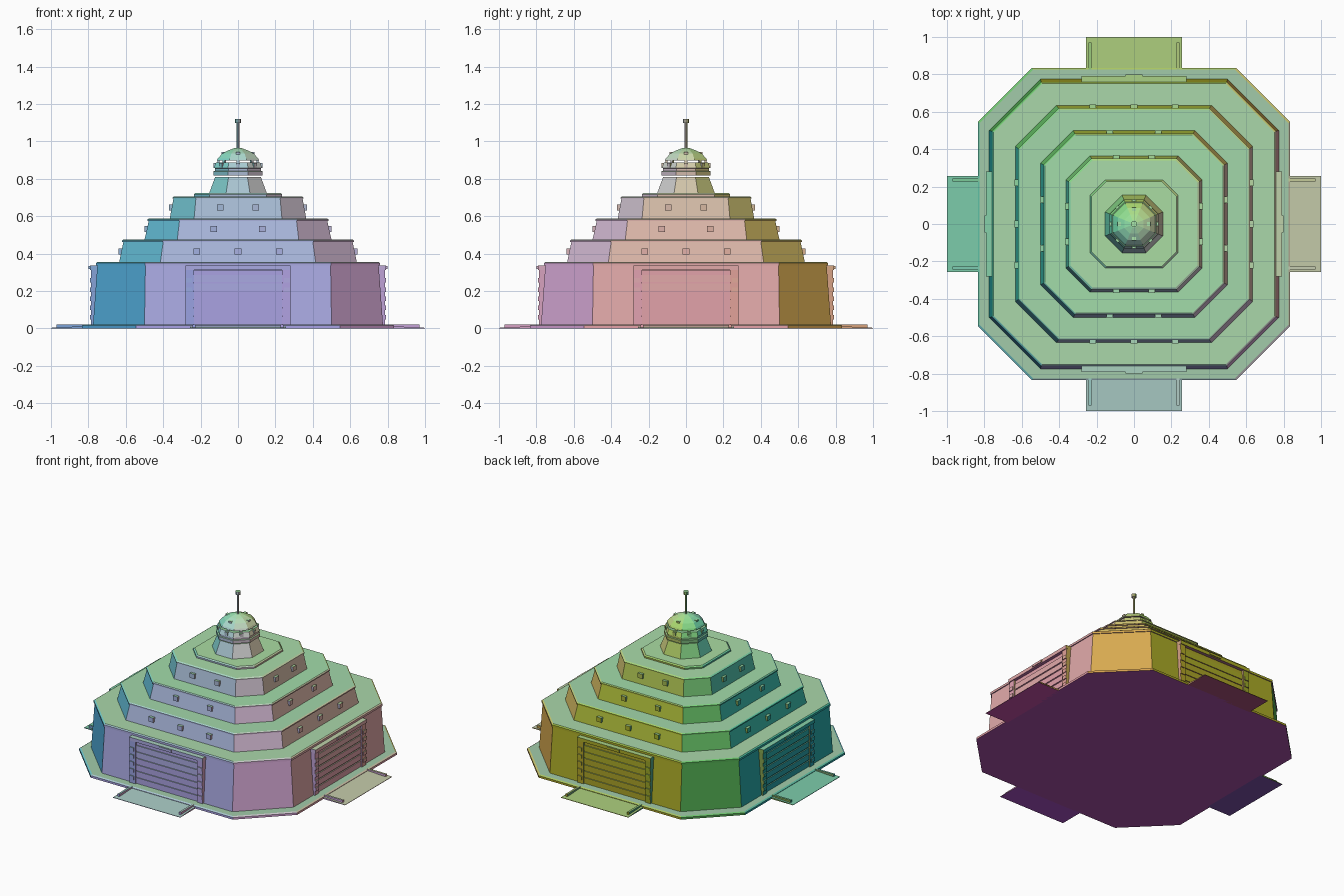
import bpy, bmesh
from math import pi, tan
from mathutils import Matrix, Vector

if "Cube" in bpy.data.objects:
    bpy.data.objects.remove(bpy.data.objects["Cube"])


def tint(ob):
    """Paint each face by the way it points, shifted a little by where it sits."""
    slots = {}
    for p in ob.data.polygons:
        n, c = p.normal, p.center
        raw = (0.38 + 0.25 * n.x + 0.18 * c.x,
               0.40 + 0.25 * n.z + 0.18 * (c.z - 0.3),
               0.38 - 0.25 * n.y - 0.18 * c.y)
        col = tuple(round(min(1, max(0.02, v)) * 25) / 25 for v in raw)
        col = tuple(max(0.02, v) for v in col)
        if col not in slots:
            name = "paint_%03d_%03d_%03d" % tuple(round(v * 100) for v in col)
            mat = bpy.data.materials.get(name) or bpy.data.materials.new(name)
            mat.diffuse_color = (*col, 1)
            mat.use_nodes = True
            mat.node_tree.nodes["Principled BSDF"].inputs["Base Color"].default_value = mat.diffuse_color
            slots[col] = len(ob.data.materials)
            ob.data.materials.append(mat)
        p.material_index = slots[col]


def finish(bm, name):
    bmesh.ops.recalc_face_normals(bm, faces=bm.faces)
    me = bpy.data.meshes.new(name)
    bm.to_mesh(me)
    bm.free()
    ob = bpy.data.objects.new(name, me)
    bpy.context.collection.objects.link(ob)
    tint(ob)
    return ob


def loft(name, rings):
    """Stack of eight-sided rings: (half width, half length of flat side, z)."""
    bm = bmesh.new()
    loops = []
    for a, c, z in rings:
        pts = [(c, -a), (a, -c), (a, c), (c, a), (-c, a), (-a, c), (-a, -c), (-c, -a)]
        loops.append([bm.verts.new((x, y, z)) for x, y in pts])
    for lo, hi in zip(loops, loops[1:]):
        for i in range(8):
            j = (i + 1) % 8
            bm.faces.new((lo[i], lo[j], hi[j], hi[i]))
    bm.faces.new(loops[0][::-1])
    bm.faces.new(loops[-1])
    return finish(bm, name)


def octa(name, rings):
    """Regular octagon version: (half width, z)."""
    return loft(name, [(a, a * tan(pi / 8), z) for a, z in rings])


def boxes(name, items, turns=4):
    """Boxes (center, size) described for the front (-y) side, repeated around z."""
    bm = bmesh.new()
    for k in range(turns):
        for center, size in items:
            m = (Matrix.Rotation(k * 2 * pi / turns, 4, 'Z')
                 @ Matrix.Translation(Vector(center)) @ Matrix.Diagonal((*size, 1)))
            bmesh.ops.create_cube(bm, size=1, matrix=m)
    return finish(bm, name)


def rod(name, r, z0, z1):
    bm = bmesh.new()
    bmesh.ops.create_cone(bm, cap_ends=True, segments=8, radius1=r, radius2=r,
                          depth=z1 - z0, matrix=Matrix.Translation((0, 0, (z0 + z1) / 2)))
    return finish(bm, name)


# Base plate
loft("base_plate", [(0.835, 0.545, 0), (0.835, 0.545, 0.014), (0.825, 0.54, 0.02)])

# Stepped tiers with thin roof lips
loft("tier_1", [(0.775, 0.50, 0.02), (0.752, 0.495, 0.335)])
loft("roof_1", [(0.758, 0.497, 0.335), (0.758, 0.497, 0.35), (0.75, 0.492, 0.356)])
loft("tier_2", [(0.635, 0.415, 0.355), (0.613, 0.40, 0.462)])
loft("roof_2", [(0.62, 0.403, 0.462), (0.62, 0.403, 0.47), (0.612, 0.40, 0.475)])
loft("tier_3", [(0.50, 0.325, 0.473), (0.477, 0.313, 0.575)])
loft("roof_3", [(0.484, 0.316, 0.575), (0.484, 0.316, 0.583), (0.477, 0.312, 0.588)])
loft("tier_4", [(0.365, 0.235, 0.586), (0.345, 0.225, 0.695)])
loft("roof_4", [(0.35, 0.228, 0.695), (0.35, 0.228, 0.70), (0.34, 0.222, 0.706)])
loft("crown_step", [(0.236, 0.153, 0.704), (0.236, 0.153, 0.716), (0.228, 0.148, 0.723)])

# Lantern neck, collar and dome
octa("lantern_neck", [(0.155, 0.72), (0.122, 0.81)])
octa("collar", [(0.132, 0.818), (0.132, 0.84), (0.124, 0.842), (0.124, 0.856),
                (0.13, 0.858), (0.118, 0.887)])
octa("dome", [(0.114, 0.897), (0.108, 0.908), (0.085, 0.934), (0.052, 0.952), (0.018, 0.964)])

# Small lamps around collar and dome
boxes("collar_lamps", [((0, -0.123, 0.872), (0.022, 0.016, 0.022))], 8)
boxes("dome_rim_lamps", [((0, -0.104, 0.895), (0.016, 0.012, 0.016))], 8)
boxes("dome_lamps", [((0, -0.077, 0.932), (0.02, 0.022, 0.02))], 4)

# Mast with a small beacon
rod("mast", 0.007, 0.958, 1.10)
rod("beacon", 0.017, 1.097, 1.119)

# Windows on the straight sides of the upper tiers
for name, xs, y, z in (("tier_2_windows", (-0.22, 0, 0.22), 0.628, 0.412),
                       ("tier_3_windows", (-0.13, 0.13), 0.49, 0.53),
                       ("tier_4_windows", (-0.095, 0.095), 0.357, 0.645)):
    boxes(name, [((x, -y, z), (0.036, 0.022, 0.032)) for x in xs])

# Gates: slatted door, posts with studs, lintel and sign block
boxes("gate_panels", [((0, -0.757, 0.165), (0.48, 0.03, 0.29))])
boxes("gate_slats", [((0, -0.77, 0.043 + i * 0.0445), (0.47, 0.016, 0.037)) for i in range(6)])
boxes("gate_posts", [((s * 0.258, -0.768, 0.166), (0.044, 0.036, 0.296)) for s in (-1, 1)])
boxes("post_studs", [((s * 0.262, -0.785, 0.06 + i * 0.049), (0.034, 0.014, 0.024))
                     for s in (-1, 1) for i in range(5)])
boxes("gate_lintels", [((0, -0.77, 0.324), (0.562, 0.044, 0.024))])
boxes("lintel_blocks", [((0, -0.792, 0.325), (0.09, 0.012, 0.016))])

# Entry ramps sloping to the ground, with low side rails
bm = bmesh.new()
for k in range(4):
    rot = Matrix.Rotation(k * pi / 2, 3, 'Z')
    prof = [(-0.82, 0), (-1.0, 0), (-1.0, 0.003), (-0.82, 0.012)]
    left, right = [[bm.verts.new(rot @ Vector((x, y, z))) for y, z in prof]
                   for x in (-0.257, 0.257)]
    for i in range(4):
        j = (i + 1) % 4
        bm.faces.new((left[i], left[j], right[j], right[i]))
    bm.faces.new(left)
    bm.faces.new(right[::-1])
finish(bm, "ramps")
boxes("ramp_rails", [((s * 0.235, -0.898, 0.011), (0.014, 0.145, 0.02)) for s in (-1, 1)])
